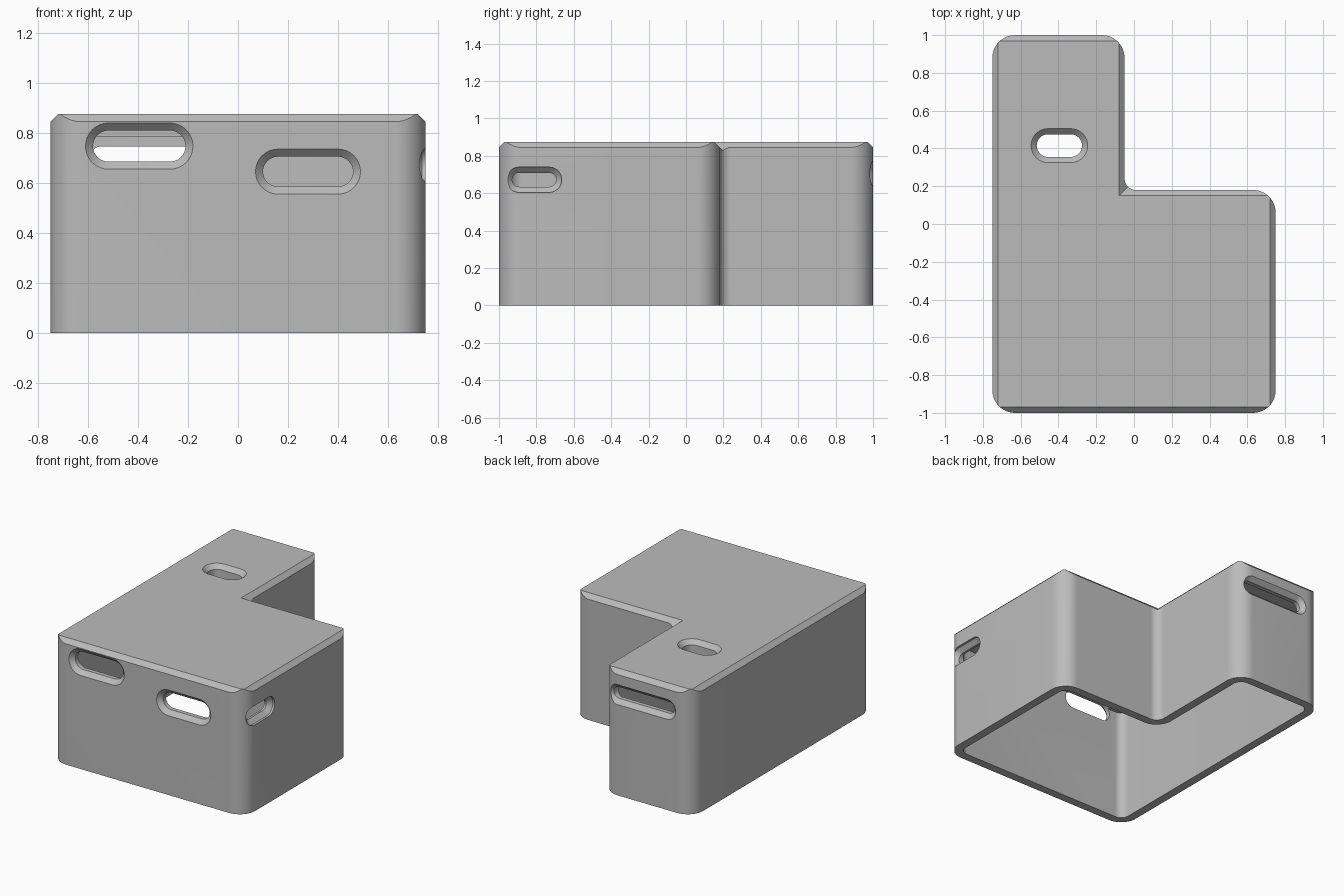
import bpy, bmesh, math
from mathutils import Vector

if "Cube" in bpy.data.objects:
    bpy.data.objects.remove(bpy.data.objects["Cube"], do_unlink=True)

WALL, TOP, CEILING, CHAMFER = 0.06, 0.875, 0.785, 0.03

grey = bpy.data.materials.new("plain_grey")
grey.use_nodes = True
grey.diffuse_color = (0.5, 0.5, 0.5, 1)
grey.node_tree.nodes["Principled BSDF"].inputs["Base Color"].default_value = (0.5, 0.5, 0.5, 1)


def loft(name, rings):
    """Closed solid through rings of points with equal counts."""
    bm = bmesh.new()
    loops = [[bm.verts.new(p) for p in ring] for ring in rings]
    for a, b in zip(loops, loops[1:]):
        for i in range(len(a)):
            j = (i + 1) % len(a)
            bm.faces.new((a[i], a[j], b[j], b[i]))
    bm.faces.new(loops[0])
    bm.faces.new(loops[-1])
    bmesh.ops.recalc_face_normals(bm, faces=bm.faces)
    mesh = bpy.data.meshes.new(name)
    bm.to_mesh(mesh)
    bm.free()
    mesh.materials.append(grey)
    ob = bpy.data.objects.new(name, mesh)
    bpy.context.collection.objects.link(ob)
    return ob


def l_shape(o, z):
    """Sharp L outline grown outward by o, at height z."""
    x0, x1, x2 = -0.75 - o, -0.05 + o, 0.75 + o
    y0, y1, y2 = -1 - o, 0.18 + o, 1 + o
    return [Vector((x, y, z)) for x, y in
            ((x0, y0), (x2, y0), (x2, y1), (x1, y1), (x1, y2), (x0, y2))]


def round_l(o, z, convex, concave, steps=12):
    """L outline with filleted corners; the fourth corner is the inside one."""
    pts = l_shape(o, z)
    out = []
    for i, p in enumerate(pts):
        r = concave if i == 3 else convex
        a = (pts[i - 1] - p).normalized()
        b = (pts[(i + 1) % len(pts)] - p).normalized()
        c = p + r * (a + b)
        for k in range(steps + 1):
            t = math.pi / 2 * k / steps
            out.append(c - r * (b * math.cos(t) + a * math.sin(t)))
    return out


def slot_ring(centre, u, v, w, h, steps=16):
    """Stadium outline spanning w along u and h along v."""
    out = []
    for side in (1, -1):
        for k in range(steps + 1):
            t = math.pi * (k / steps - 0.5)
            out.append(centre + side * (u * ((w - h) / 2 + h / 2 * math.cos(t))
                                        + v * (h / 2 * math.sin(t))))
    return out


def slot_cutter(name, centre, u, inward, w, h):
    """Through slot with a chamfered mouth."""
    c, u, n = Vector(centre), Vector(u), Vector(inward)
    v = n.cross(u)
    rings = [slot_ring(c + n * d, u, v, w - 2 * e, h - 2 * e)
             for d, e in ((-0.06, 0), (0, 0), (CHAMFER, CHAMFER), (0.13, CHAMFER))]
    return loft(name, rings)


def combine(ob, other, operation):
    other.hide_render = True
    mod = ob.modifiers.new("cut", 'BOOLEAN')
    mod.operation, mod.object, mod.solver = operation, other, 'EXACT'
    bpy.context.view_layer.objects.active = ob
    bpy.ops.object.modifier_apply(modifier=mod.name)
    bpy.data.objects.remove(other, do_unlink=True)


# Outer block, trimmed by a tapered L to give the mitred top chamfer
cover = loft("cover_shell", [round_l(0, 0, 0.12, 0.06), round_l(0, 1, 0.12, 0.06)])
edge = TOP - CHAMFER
combine(cover, loft("taper", [l_shape(edge + 0.1, -0.1), l_shape(-CHAMFER, TOP)]), 'INTERSECT')

# Hollow inside, open at the bottom
combine(cover, loft("cavity", [round_l(-WALL, z, 0.06, 0.12) for z in (-0.1, CEILING)]),
        'DIFFERENCE')

# Chamfered slots: centre, long direction, inward direction, width, height
X, Y = (1, 0, 0), (0, 1, 0)
slots = {
    "front_slot_high": ((-0.395, -1, 0.747), X, Y, 0.43, 0.185),
    "front_slot_low": ((0.28, -1, 0.645), X, Y, 0.42, 0.18),
    "side_slot": ((0.735, -0.812, 0.672), Y, (-1, 0, 0), 0.295, 0.135),
    "back_slot": ((-0.355, 1, 0.705), X, (0, -1, 0), 0.53, 0.14),
    "top_slot": ((-0.395, 0.415, TOP), X, (0, 0, -1), 0.30, 0.18),
}
for name, spec in slots.items():
    combine(cover, slot_cutter(name, *spec), 'DIFFERENCE')

# Smooth rounded walls, crisp chamfers
bpy.ops.object.select_all(action='DESELECT')
cover.select_set(True)
bpy.context.view_layer.objects.active = cover
bpy.ops.object.shade_smooth_by_angle(angle=math.radians(18))
